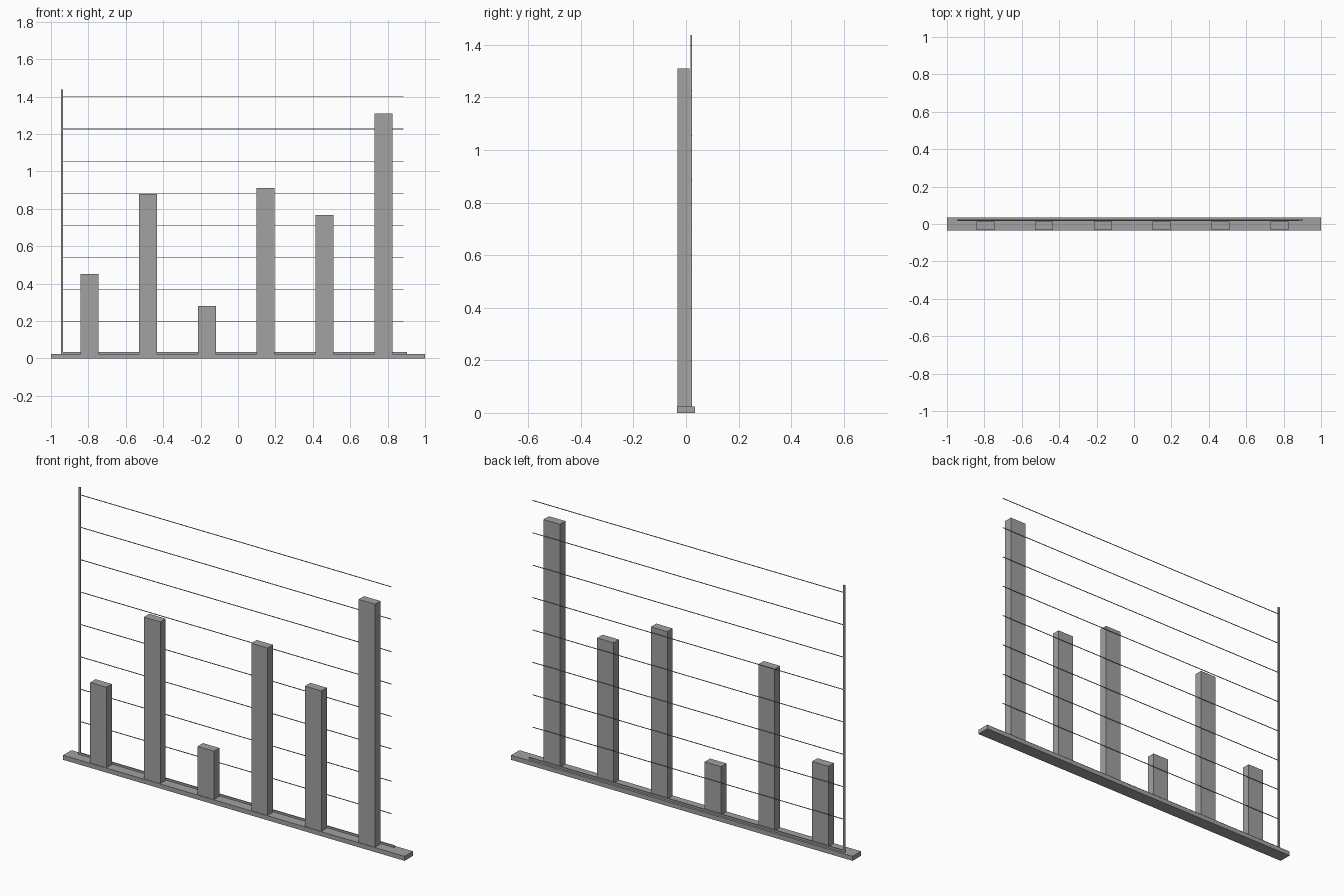
import bpy

cube = bpy.data.objects.get("Cube")
if cube:
    bpy.data.objects.remove(cube, do_unlink=True)

grey = bpy.data.materials.new("mid grey")
grey.use_nodes = True
colour = (0.36, 0.36, 0.36, 1)
grey.diffuse_color = colour
grey.node_tree.nodes["Principled BSDF"].inputs["Base Color"].default_value = colour


def box(name, x, y, z):
    """Box spanning the (low, high) pair given on each axis."""
    spans = (x, y, z)
    bpy.ops.mesh.primitive_cube_add(size=1, location=[(a + b) / 2 for a, b in spans])
    ob = bpy.context.object
    ob.name = name
    ob.scale = [b - a for a, b in spans]
    bpy.ops.object.transform_apply(location=False, rotation=False, scale=True)
    ob.data.materials.append(grey)
    return ob


BASE_TOP = 0.024
AXIS_Y = (0.017, 0.023)

# Base plinth
box("base", (-1, 1), (-0.035, 0.035), (0, BASE_TOP))

# Evenly spaced chart bars
for i, top in enumerate((0.45, 0.88, 0.28, 0.91, 0.767, 1.31)):
    x = -0.795 + 0.3144 * i
    box(f"bar_{i + 1}", (x - 0.048, x + 0.048), (-0.032, 0.013), (BASE_TOP, top))

# Vertical and horizontal axes
box("vertical_axis", (-0.946, -0.935), AXIS_Y, (BASE_TOP, 1.437))
box("horizontal_axis", (-0.94, 0.903), AXIS_Y, (BASE_TOP, 0.034))

# Thin scale lines behind the bars
for i in range(8):
    z = 0.198 + 0.1714 * i
    box(f"scale_line_{i + 1}", (-0.94, 0.884), (0.0185, 0.0215), (z - 0.0015, z + 0.0015))
